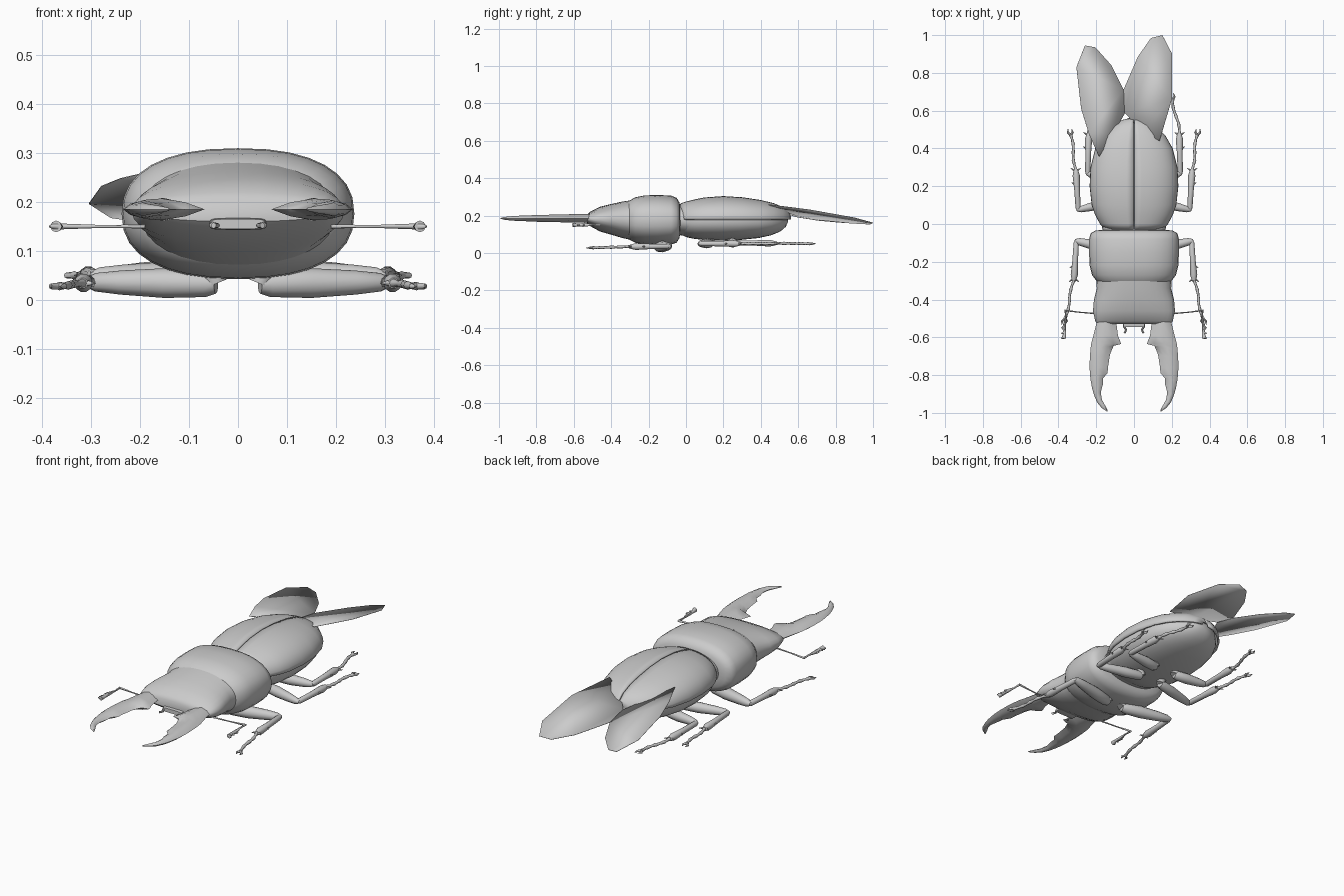
import bpy, math
from mathutils import Vector

if "Cube" in bpy.data.objects:
    bpy.data.objects.remove(bpy.data.objects["Cube"], do_unlink=True)

grey = bpy.data.materials.new("shell_grey")
grey.use_nodes = True
grey.diffuse_color = (0.6, 0.6, 0.6, 1)
grey.node_tree.nodes["Principled BSDF"].inputs["Base Color"].default_value = grey.diffuse_color


def finish(name, mesh, smooth_angle=45):
    """Link a mesh as a smooth shaded part."""
    mesh.materials.clear()
    mesh.materials.append(grey)
    mesh.shade_smooth()
    mesh.set_sharp_from_angle(angle=math.radians(smooth_angle))
    obj = bpy.data.objects.new(name, mesh)
    bpy.context.collection.objects.link(obj)
    return obj


def skin(name, rings, closed=True, caps=True, flip=False, smooth_angle=45):
    """Join equal rings of points with quads."""
    n = len(rings[0])
    verts = [p for ring in rings for p in ring]
    faces = []
    for r in range(len(rings) - 1):
        for i in range(n if closed else n - 1):
            j = (i + 1) % n
            faces.append((r * n + i, r * n + j, (r + 1) * n + j, (r + 1) * n + i))
    if caps:
        faces.append(tuple(reversed(range(n))))
        faces.append(tuple(range(len(verts) - n, len(verts))))
    if flip:
        faces = [f[::-1] for f in faces]
    mesh = bpy.data.meshes.new(name)
    mesh.from_pydata(verts, [], faces)
    return finish(name, mesh, smooth_angle)


def spow(v, e):
    return math.copysign(abs(v) ** e, v)


def body(name, stations, power, segments=32):
    """Loft rounded sections given as (y, half width, bottom, top)."""
    rings = []
    for y, w, low, high in stations:
        mid, h = (low + high) / 2, (high - low) / 2
        turn = [math.tau * i / segments for i in range(segments)]
        rings.append([(w * spow(math.cos(a), power), y, mid + h * spow(math.sin(a), power))
                      for a in turn])
    return skin(name, rings, flip=True)


def limb(name, points, radii, sides=2):
    """Tapered round tube along a path."""
    curve = bpy.data.curves.new(name, "CURVE")
    curve.dimensions = "3D"
    curve.bevel_depth = 1
    curve.bevel_resolution = sides
    curve.use_fill_caps = True
    spline = curve.splines.new("POLY")
    spline.points.add(len(points) - 1)
    for sp, p, r in zip(spline.points, points, radii):
        sp.co = (*p, 1)
        sp.radius = r
    temp = bpy.data.objects.new(name, curve)
    bpy.context.collection.objects.link(temp)
    bpy.context.view_layer.update()
    mesh = bpy.data.meshes.new_from_object(temp.evaluated_get(bpy.context.evaluated_depsgraph_get()))
    bpy.data.objects.remove(temp, do_unlink=True)
    return finish(name, mesh)


# Head, pronotum and neck
body("head", [(-.53, .19, .16, .2), (-.515, .205, .145, .22), (-.46, .217, .115, .247),
              (-.4, .212, .098, .262), (-.34, .197, .08, .275), (-.27, .2, .065, .285)], .9)
body("pronotum", [(-.32, .17, .09, .265), (-.3, .2, .07, .282), (-.27, .222, .055, .298),
                  (-.22, .235, .045, .308), (-.15, .238, .042, .31), (-.08, .238, .045, .307),
                  (-.05, .23, .055, .295), (-.035, .205, .08, .27), (-.03, .16, .11, .24)], .85)
body("neck", [(-.06, .16, .1, .26), (.03, .18, .085, .265)], .9)

# Abdomen below, wing cases above, sharing one outline (y, half width, bottom, top)
back = [(-.03, .155, .1, .265), (0, .18, .085, .275), (.05, .207, .075, .287),
        (.1, .224, .07, .297), (.2, .235, .066, .304), (.3, .23, .07, .298),
        (.4, .205, .08, .283), (.47, .165, .095, .266), (.52, .115, .115, .245),
        (.55, .065, .14, .22), (.562, .02, .165, .195)]
body("abdomen", [(y * .97, w * .93, low, high - .014) for y, w, low, high in back], .9)
seam, rim = .003, .178
for side, label in ((1, "left"), (-1, "right")):
    rings = []
    for y, w, low, high in back:
        arc = [math.radians(90 * i / 12) for i in range(13)]
        rings.append([(side * (seam + (w - seam) * spow(math.cos(a), .9)), y,
                       rim + (high - rim) * spow(math.sin(a), .9)) for a in arc])
    case = skin(label + "_wing_case", rings, closed=False, caps=False, flip=side > 0)
    shell = case.modifiers.new("thickness", "SOLIDIFY")
    shell.thickness = .01
    shell.offset = -1


# Flying wings: thin tilted leaves
def wing(name, outline, side, height):
    pts = [(x, y, height - .18 * (y - .83) + .18 * (side * x - .3)) for x, y in outline]
    mesh = bpy.data.meshes.new(name)
    mesh.from_pydata(pts, [], [tuple(range(len(pts)))])
    leaf = finish(name, mesh)
    leaf.modifiers.new("thickness", "SOLIDIFY").thickness = .002


wing("right_wing", [(-.185, .355), (-.24, .48), (-.28, .61), (-.305, .83), (-.26, .945),
                    (-.205, .935), (-.12, .84), (-.055, .71), (-.04, .6), (-.11, .48)], -1, .195)
wing("left_wing", [(.135, .44), (.2, .66), (.202, .9), (.15, 1), (.09, .985),
                   (.02, .885), (-.055, .712), (-.05, .59), (.04, .49)], 1, .22)

# Jaws: diamond sections between outer and inner edge (outer x, y, inner x, y, half height)
jaw = [(.195, -.48, .1, -.48, .02), (.2, -.53, .092, -.535, .023), (.215, -.59, .085, -.59, .023),
       (.226, -.63, .068, -.635, .022), (.23, -.66, .108, -.645, .021), (.234, -.71, .127, -.69, .02),
       (.235, -.76, .138, -.76, .019), (.233, -.8, .14, -.79, .018), (.229, -.83, .163, -.815, .017),
       (.222, -.87, .165, -.85, .015), (.212, -.905, .176, -.89, .014),
       (.195, -.945, .17, -.93, .011), (.17, -.975, .156, -.955, .008), (.142, -.993, .14, -.985, .003)]


def mirrored(points, side):
    return [(side * x, y, z) for x, y, z in points]


def jaw_ring(side, ox, oy, ix, iy, h):
    z, ring = .185, []
    for t, lift in ((0, 0), (.15, .6), (.45, 1), (.75, .65), (1, 0), (.75, -.65), (.45, -1), (.15, -.6)):
        ring.append((side * (ox + (ix - ox) * t), oy + (iy - oy) * t, z + lift * h))
    return ring


# Legs: hip, knee, ankle, toe, thigh radius
legs = {"front": ((.045, -.15, .033), (.305, -.09, .036), (.318, -.3, .034), (.365, -.5, .028), .029),
        "middle": ((.06, .13, .052), (.295, .075, .05), (.308, .29, .05), (.335, .47, .05), .025),
        "hind": ((.06, .24, .055), (.245, .265, .055), (.24, .48, .052), (.205, .66, .05), .025)}

for side, label in ((1, "left"), (-1, "right")):
    skin(label + "_jaw", [jaw_ring(side, *s) for s in jaw], flip=side > 0, smooth_angle=60)

    # Elbowed feeler with a toothed club
    feeler = [(.19, -.475, .15), (.28, -.468, .15), (.363, -.458, .15), (.362, -.5, .15),
              (.37, -.55, .15), (.366, -.575, .15), (.372, -.605, .15)]
    limb(label + "_feeler", mirrored(feeler, side), (.004, .003, .006, .004, .01, .007, .012))
    for y in (-.545, -.575, -.6):
        limb(label + "_feeler_tooth", mirrored([(.37, y, .15), (.385, y - .006, .15)], side), (.008, .003))

    # Mouth feeler
    limb(label + "_palp", mirrored([(.04, -.5, .152), (.052, -.545, .152), (.042, -.56, .152),
                                    (.05, -.578, .152)], side), (.008, .007, .005, .006))

    for place, (hip, knee, ankle, toe, r) in legs.items():
        prefix = label + "_" + place
        hip, knee, ankle, toe = (Vector(p) for p in mirrored((hip, knee, ankle, toe), side))
        # Thigh and its socket
        thigh = [hip.lerp(knee, t) for t in (0, .08, .4, .75, .95, 1.03)]
        limb(prefix + "_thigh", thigh, [r * k for k in (.7, .95, 1.05, .85, .65, .3)], 4)
        limb(prefix + "_hip", [hip, hip + Vector((side * .02, 0, .05))], (r * .8, r))
        # Shin widening to the ankle, with spurs
        shin = [knee.lerp(ankle, t) for t in (-.03, .05, .5, .85, 1)]
        limb(prefix + "_shin", shin, (.008, .014, .015, .019, .011), 3)
        forward = (ankle - knee).normalized()
        out = Vector((side, 0, 0))
        for t, way in ((.6, 1), (.95, 1), (.95, -1)):
            base = knee.lerp(ankle, t)
            limb(prefix + "_spur", [base, base + out * way * .027 + forward * .016], (.009, .001))
        # Beaded foot with two claws
        foot, beads = [], []
        for i in range(9):
            bend = math.sin(math.pi * i / 4) * .006 * side
            foot.append(ankle.lerp(toe, i / 8) + Vector((bend, 0, 0)))
            beads.append(.006 if i % 2 else .009)
        limb(prefix + "_foot", foot, beads)
        step = (toe - ankle).normalized()
        for way in (1, -1):
            mid = toe + step * .015 + out * way * .013
            limb(prefix + "_claw", [toe, mid, mid + step * .02 - out * way * .004], (.007, .006, .001))

# Upper lip between the jaws
body("upper_lip", [(-.545, .055, .145, .165), (-.535, .058, .143, .167), (-.48, .058, .143, .167)], .4, 16)
